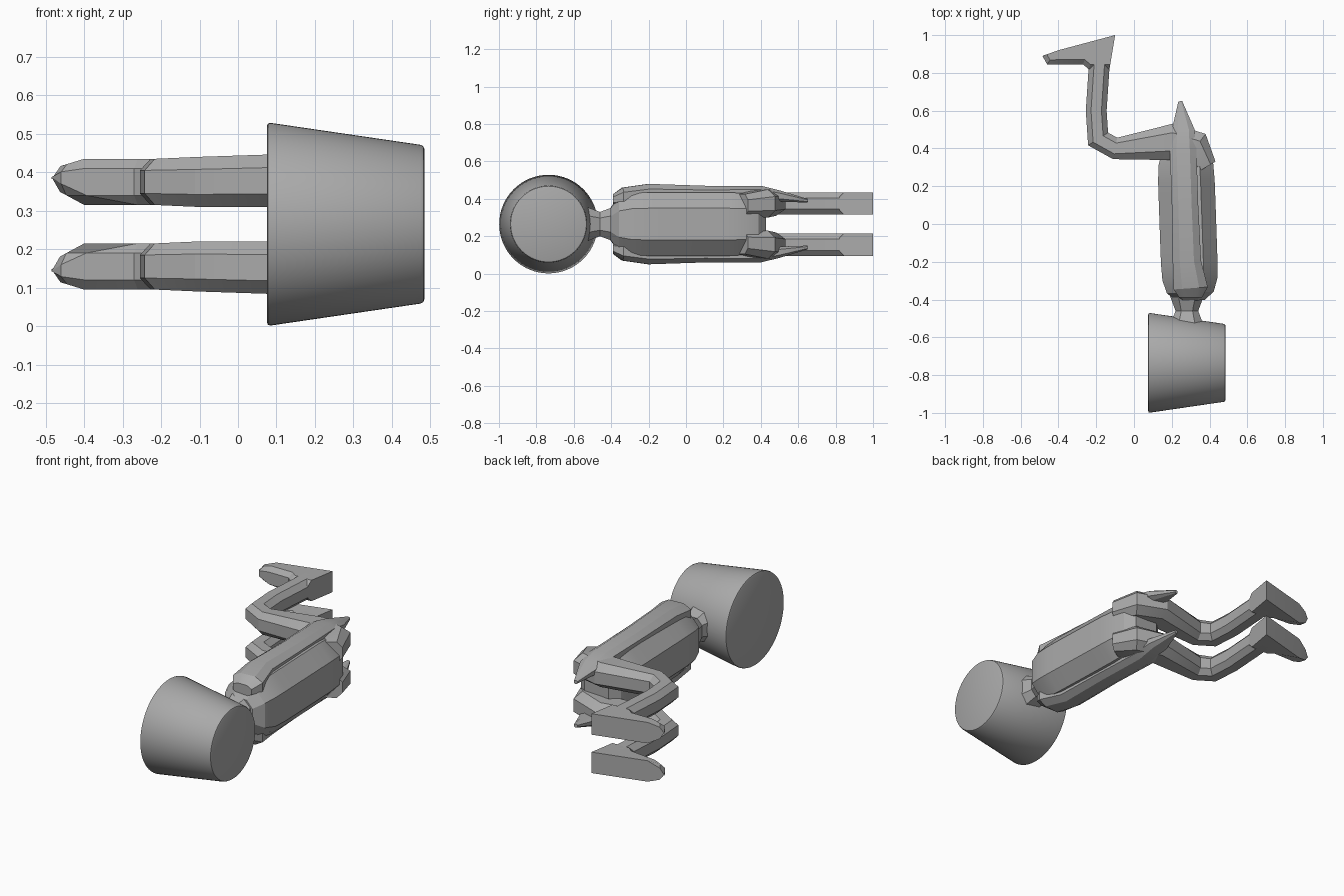
import bpy, bmesh, math
from mathutils import Matrix, Vector

MIDDLE = 0.265  # height of the figure's plane of symmetry

cube = bpy.data.objects.get("Cube")
if cube:
    bpy.data.objects.remove(cube, do_unlink=True)

grey = bpy.data.materials.new("plain grey")
grey.use_nodes = True
colour = (0.4, 0.4, 0.4, 1)
grey.diffuse_color = colour
grey.node_tree.nodes["Principled BSDF"].inputs["Base Color"].default_value = colour


def finish(name, bm, mirrored=False):
    """Turn the mesh into a grey object, with a twin across the middle if asked."""
    bmesh.ops.recalc_face_normals(bm, faces=bm.faces)
    mesh = bpy.data.meshes.new(name)
    bm.to_mesh(mesh)
    bm.free()
    obj = bpy.data.objects.new(name, mesh)
    obj.location.z = MIDDLE
    bpy.context.collection.objects.link(obj)
    mesh.materials.append(grey)
    if mirrored:
        twin = obj.modifiers.new("other side", "MIRROR")
        twin.use_axis = (False, False, True)
        twin.use_mirror_merge = False
    bpy.context.view_layer.objects.active = obj
    obj.select_set(True)
    bpy.ops.object.shade_smooth_by_angle(angle=math.radians(25))
    obj.select_set(False)


def sweep(name, stations, mirrored=False):
    """Eight-sided limb along a path of (centre, half width, half height), mitred at bends."""
    bm = bmesh.new()
    points = [Vector(centre) for centre, width, height in stations]
    steps = [(b - a).normalized() for a, b in zip(points, points[1:])]
    arriving = steps[:1] + steps
    leaving = steps + steps[-1:]
    rings = []
    for point, (centre, width, height), a, b in zip(points, stations, arriving, leaving):
        along = (a + b).normalized()
        side = Vector((along.y, -along.x, 0)).normalized() * width / along.dot(a)
        up = Vector((0, 0, height))
        ring = []
        for u, v in ((1, 0.5), (0.5, 1)):
            ring += [(u, v), (-v, u), (-u, -v), (v, -u)]
        ring.sort(key=lambda corner: math.atan2(corner[1], corner[0]))
        rings.append([bm.verts.new(point + side * u + up * v) for u, v in ring])
    for ring, following in zip(rings, rings[1:]):
        for i in range(len(ring)):
            bm.faces.new((ring[i - 1], ring[i], following[i], following[i - 1]))
    bm.faces.new(rings[0])
    bm.faces.new(rings[-1])
    finish(name, bm, mirrored)


# Bucket-shaped head with a softened rim at both ends
bm = bmesh.new()
bmesh.ops.create_cone(bm, cap_ends=True, segments=64, radius1=MIDDLE, radius2=0.205, depth=0.41)
rims = [e for e in bm.edges if any(len(f.verts) > 4 for f in e.link_faces)]
bmesh.ops.bevel(bm, geom=rims, offset=0.01, segments=2, affect="EDGES", profile=0.5)
bm.transform(Matrix.Translation((0.28, -0.735, 0)) @ Matrix.Rotation(math.pi / 2, 4, "Y"))
finish("bucket_head", bm)

# Neck, narrowest in the middle
neck = []
for i in range(5):
    flare = abs(i - 2) / 2
    neck.append(((0.28, -0.54 + 0.04 * i, 0), 0.06 + 0.03 * flare, 0.065 + 0.03 * flare))
sweep("neck", neck)

# Torso: a blunt barrel whose belly leans forward towards the seat
torso = []
for i in range(1, 12):
    t = -math.cos(math.pi * i / 12)
    fullness = math.sqrt(1 - t ** 8)
    lean = 0.285 - 0.015 * t
    torso.append(((lean, 0.01 + 0.43 * t, 0), 0.15 * fullness, 0.17 * fullness))
sweep("torso", torso)

# Arms along the sides, ending in pointed hands
sweep("arms", [
    ((0.3, -0.39, 0.13), 0.06, 0.03),
    ((0.3, -0.34, 0.145), 0.09, 0.05),
    ((0.28, -0.2, 0.16), 0.075, 0.055),
    ((0.27, 0.1, 0.16), 0.07, 0.045),
    ((0.26, 0.4, 0.165), 0.07, 0.04),
    ((0.26, 0.5, 0.15), 0.06, 0.03),
    ((0.245, 0.65, 0.125), 0.01, 0.01)], mirrored=True)

# Legs: tapering thigh, bent knee and straight shin
sweep("legs", [
    ((0.38, 0.3, 0.1), 0.06, 0.06),
    ((0.32, 0.4, 0.11), 0.09, 0.075),
    ((0.2, 0.435, 0.115), 0.095, 0.07),
    ((-0.1, 0.4, 0.11), 0.055, 0.065),
    ((-0.19, 0.45, 0.11), 0.055, 0.06),
    ((-0.2, 0.6, 0.11), 0.055, 0.06),
    ((-0.18, 0.9, 0.11), 0.055, 0.06)], mirrored=True)

# Feet: a wedge profile with a flat slanted sole and a narrowed toe
bm = bmesh.new()
outline = [(-0.1, 1), (-0.13, 0.82), (-0.24, 0.82), (-0.27, 0.845),
           (-0.4, 0.845), (-0.46, 0.845), (-0.485, 0.89), (-0.4, 0.92)]
base = bm.faces.new([bm.verts.new((x, y, 0.05)) for x, y in outline])
grown = bmesh.ops.extrude_face_region(bm, geom=[base])["geom"]
for v in grown:
    if isinstance(v, bmesh.types.BMVert):
        v.co.z += 0.12
for v in bm.verts:
    if v.co.x < -0.45:
        v.co.z = 0.12 + (v.co.z - 0.11) * (0.4 if v.co.y > 0.87 else 0.7)
upper = [e for e in bm.edges if all(v.co.y < 0.9 for v in e.verts)
         and e.verts[0].co.z * e.verts[1].co.z > 0
         and (e.verts[0].co.z > 0.11) == (e.verts[1].co.z > 0.11)]
bmesh.ops.bevel(bm, geom=upper, offset=0.025, segments=1, affect="EDGES", profile=0.5)
finish("feet", bm, mirrored=True)
